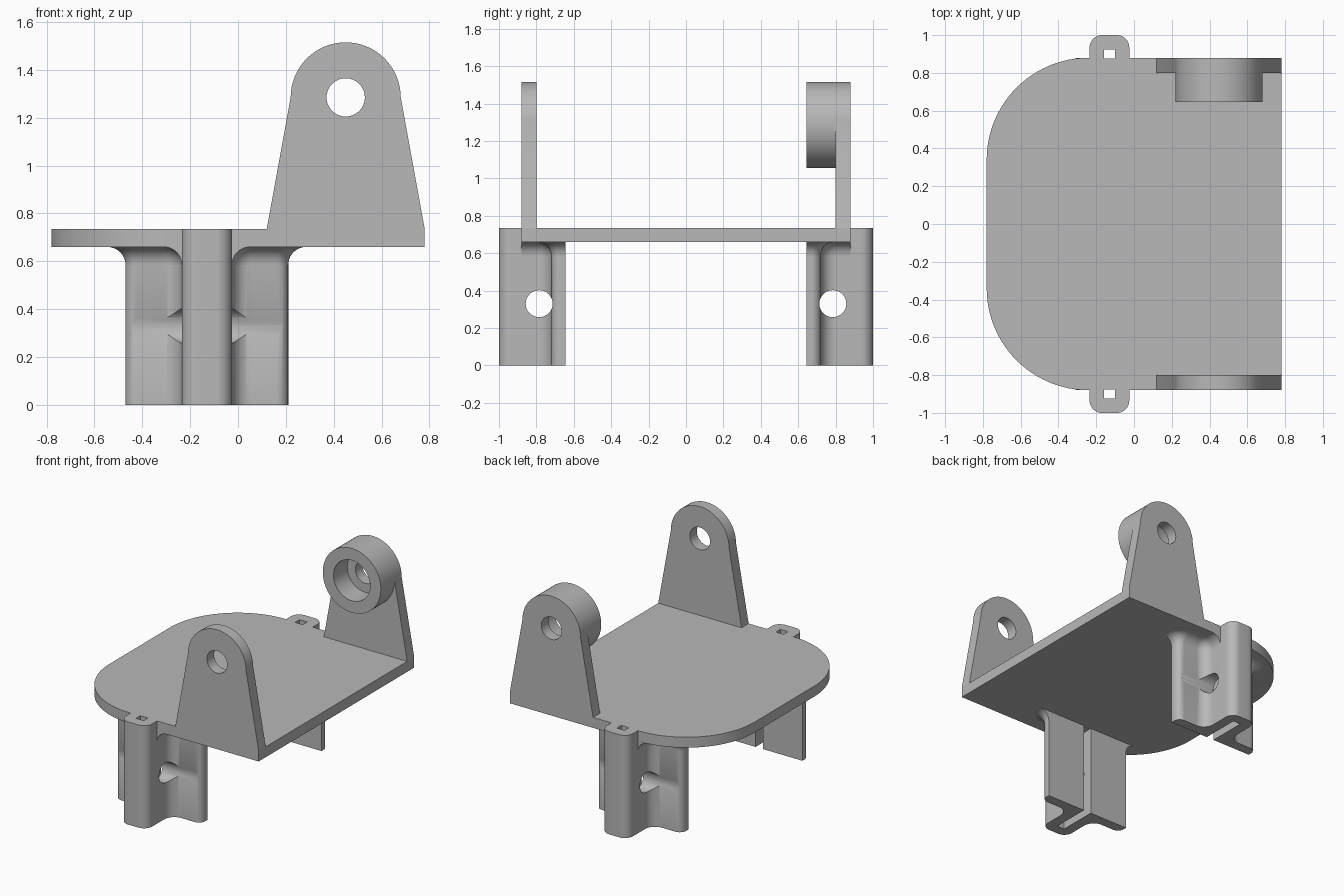
import bpy
import bmesh
from math import sin, cos, pi, radians
from mathutils import Matrix

if "Cube" in bpy.data.objects:
    bpy.data.objects.remove(bpy.data.objects["Cube"], do_unlink=True)

grey = bpy.data.materials.new("plain grey")
grey.use_nodes = True
grey.diffuse_color = (0.48, 0.48, 0.48, 1)
grey.node_tree.nodes["Principled BSDF"].inputs["Base Color"].default_value = (0.48, 0.48, 0.48, 1)

PLATE_LOW, PLATE_TOP = 0.66, 0.735
EDGE = 0.88            # half depth of the plate
LEG_X = -0.13          # centre line of the legs
EAR_X, EAR_Z, EAR_R = 0.45, 1.285, 0.23
FILLET = 0.075


def arc(cx, cy, r, start, end, n=12):
    angles = [radians(start + (end - start) * i / n) for i in range(n + 1)]
    return [(cx + r * cos(a), cy + r * sin(a)) for a in angles]


def mirrored(half, axis):
    """Close a half outline by mirroring it across one axis."""
    flip = (lambda p: (-p[0], p[1])) if axis == "x" else (lambda p: (p[0], -p[1]))
    return half + [flip(p) for p in reversed(half)]


def finish(bm, name):
    bmesh.ops.recalc_face_normals(bm, faces=bm.faces)
    mesh = bpy.data.meshes.new(name)
    bm.to_mesh(mesh)
    bm.free()
    obj = bpy.data.objects.new(name, mesh)
    bpy.context.collection.objects.link(obj)
    mesh.materials.append(grey)
    return obj


def loft(name, rings):
    """Skin a stack of equal rings and cap both ends."""
    bm = bmesh.new()
    rows = [[bm.verts.new(p) for p in ring] for ring in rings]
    n = len(rows[0])
    for a, b in zip(rows, rows[1:]):
        for i in range(n):
            j = (i + 1) % n
            bm.faces.new((a[i], a[j], b[j], b[i]))
    bm.faces.new(rows[0])
    bm.faces.new(rows[-1])
    return finish(bm, name)


def upright_panel(name, outline, y0, y1):
    return loft(name, [[(x, y, z) for x, z in outline] for y in (y0, y1)])


def block(x0, x1, y0, y1, z0, z1):
    ring = [(x0, y0), (x1, y0), (x1, y1), (x0, y1)]
    return loft("cutter", [[(x, y, z) for x, y in ring] for z in (z0, z1)])


def rod(axis, centre, r, depth):
    bm = bmesh.new()
    turn = Matrix.Rotation(pi / 2, 4, "Y" if axis == "x" else "X")
    bmesh.ops.create_cone(bm, cap_ends=True, segments=48, radius1=r, radius2=r,
                          depth=depth, matrix=Matrix.Translation(centre) @ turn)
    return finish(bm, "cutter")


def cut(obj, cutter):
    mod = obj.modifiers.new("cut", "BOOLEAN")
    mod.operation = "DIFFERENCE"
    mod.solver = "EXACT"
    mod.object = cutter
    bpy.context.view_layer.objects.active = obj
    bpy.ops.object.modifier_apply(modifier=mod.name)
    bpy.data.objects.remove(cutter, do_unlink=True)


def leg_outline(grow, rounded_post):
    """Half section of a leg: wing, hollow corner, then the post."""
    half = [(0.34 + grow, 0.645)]
    half += arc(0.29, 0.67, 0.05 + grow, 0, 90)
    half += arc(0.185, 0.80, 0.08 - grow, 270, 180)
    if rounded_post:
        half += arc(0.04, 0.935, 0.065, 0, 90)
    else:
        half.append((0.105 + grow, EDGE))
    return mirrored(half, "x")


parts = []

# Base plate with two rounded corners and the two small tabs
half = [(0.78, EDGE), (LEG_X + 0.105, EDGE)]
half += arc(LEG_X + 0.04, 0.935, 0.065, 0, 90)
half += arc(LEG_X - 0.04, 0.935, 0.065, 90, 180)
half += [(LEG_X - 0.105, EDGE)]
half += arc(-0.24, 0.34, 0.54, 90, 180, 24)
outline = mirrored(half, "y")
plate = loft("base_plate", [[(x, y, z) for x, y in outline] for z in (PLATE_LOW, PLATE_TOP)])
for s in (-1, 1):
    cut(plate, block(LEG_X - 0.03, LEG_X + 0.03, s * 0.875, s * 0.925, 0.5, 0.9))
parts.append(plate)

# Upright ears with a pivot hole
ear = [(0.12, PLATE_TOP), (0.78, PLATE_TOP)] + arc(EAR_X, EAR_Z, EAR_R, 0, 180, 32)
for name, s in (("front_ear", -1), ("back_ear", 1)):
    obj = upright_panel(name, ear, s * 0.80, s * EDGE)
    cut(obj, rod("y", (EAR_X, s * 0.84, EAR_Z), 0.08, 0.3))
    parts.append(obj)

# Hollow boss on the inside of the back ear
boss = upright_panel("bearing_boss", arc(EAR_X, EAR_Z, EAR_R, 0, 354.375, 63), 0.645, 0.80)
cut(boss, rod("y", (EAR_X, 0.72, EAR_Z), 0.145, 0.4))
parts.append(boss)

# Slotted legs, each with a flared collar under the plate
for side, s in (("front", -1), ("back", 1)):
    section = leg_outline(0, True)
    leg = loft(side + "_leg", [[(LEG_X + u, s * v, z) for u, v in section]
                               for z in (0, PLATE_LOW)])
    rings = []
    for i in range(11):
        t = i / 10 * pi / 2
        z = PLATE_LOW - FILLET + FILLET * sin(t)
        rings.append([(LEG_X + u, s * v, z)
                      for u, v in leg_outline(FILLET * (1 - cos(t)), False)])
    collar = loft(side + "_leg_collar", rings)
    for obj in (leg, collar):
        cut(obj, block(LEG_X - 0.03, LEG_X + 0.03, s * 0.6, s * 0.925, -0.1, 0.7))
    cut(leg, rod("x", (LEG_X, s * 0.785, 0.33), 0.072, 1))
    parts += [leg, collar]

# Smooth the curves and keep the hard edges
bpy.ops.object.select_all(action="DESELECT")
for obj in parts:
    obj.select_set(True)
bpy.context.view_layer.objects.active = parts[0]
bpy.ops.object.shade_smooth_by_angle(angle=radians(30))
